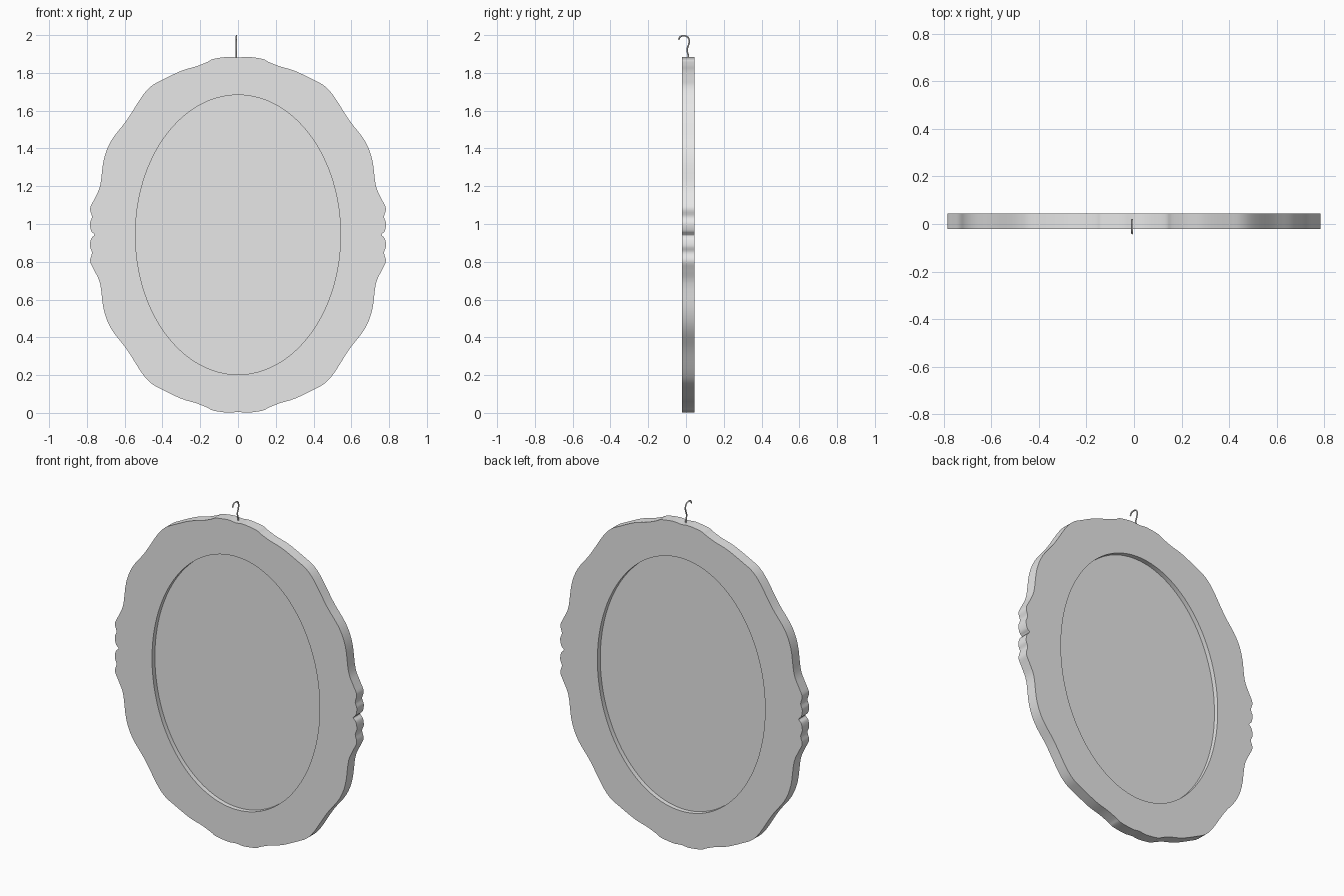
import bpy, bmesh, math
from mathutils import Vector
from mathutils.geometry import interpolate_bezier

if "Cube" in bpy.data.objects:
    bpy.data.objects.remove(bpy.data.objects["Cube"], do_unlink=True)

MID_Z = 0.943
FRONT, BACK = -0.02, 0.044
MID_Y = (FRONT + BACK) / 2
SEGMENTS = 128

grey = bpy.data.materials.new("light grey")
grey.use_nodes = True
grey.diffuse_color = (0.8, 0.8, 0.8, 1)
grey.node_tree.nodes["Principled BSDF"].inputs["Base Color"].default_value = (0.8, 0.8, 0.8, 1)


def smooth_loop(points, steps=4):
    """Closed Catmull-Rom curve through the points."""
    out, n = [], len(points)
    for i in range(n):
        a, b, c, d = (points[(i + k) % n] for k in (-1, 0, 1, 2))
        out += interpolate_bezier(b, b + (c - a) / 6, c - (d - b) / 6, c, steps + 1)[:-1]
    return out


def ellipse(rx, rz):
    turns = [2 * math.pi * i / SEGMENTS for i in range(SEGMENTS)]
    return [Vector((rx * math.cos(t), 0, MID_Z + rz * math.sin(t))) for t in turns]


def extruded(name, loops, y0, y1):
    """Flat shape from an outline and optional hole, extruded along y."""
    bm = bmesh.new()
    edges = []
    for loop in loops:
        verts = [bm.verts.new((p.x, y0, p.z)) for p in loop]
        edges += [bm.edges.new((v, verts[i - 1])) for i, v in enumerate(verts)]
    bmesh.ops.triangle_fill(bm, use_beauty=True, edges=edges)
    made = bmesh.ops.extrude_face_region(bm, geom=bm.faces[:])["geom"]
    moved = [g for g in made if isinstance(g, bmesh.types.BMVert)]
    bmesh.ops.translate(bm, verts=moved, vec=(0, y1 - y0, 0))
    bmesh.ops.recalc_face_normals(bm, faces=bm.faces)
    mesh = bpy.data.meshes.new(name)
    bm.to_mesh(mesh)
    bm.free()
    obj = bpy.data.objects.new(name, mesh)
    bpy.context.collection.objects.link(obj)
    mesh.materials.append(grey)
    bpy.ops.object.select_all(action="DESELECT")
    obj.select_set(True)
    bpy.context.view_layer.objects.active = obj
    bpy.ops.object.shade_smooth_by_angle(angle=math.radians(40))
    return obj


# Scalloped outline: one quarter, mirrored up-down and left-right
quarter = [(0, .938), (.05, .942), (.13, .931), (.16, .916), (.22, .892), (.3, .868),
           (.4, .82), (.46, .786), (.51, .73), (.59, .605), (.67, .5), (.71, .4),
           (.73, .26), (.76, .19), (.783, .14), (.773, .095), (.784, .06),
           (.777, .02), (.76, 0)]
half = quarter + [(x, -z) for x, z in quarter[-2::-1]]
full = half + [(-x, z) for x, z in half[-2:0:-1]]
outline = smooth_loop([Vector((x, 0, MID_Z + z)) for x, z in full])

# Frame ring and the thin panel recessed on both sides
extruded("frame", [outline, ellipse(0.543, 0.74)], FRONT, BACK)
extruded("panel", [ellipse(0.543, 0.74)], MID_Y - 0.005, MID_Y + 0.005)

# Hanging hook of bent wire
path = [(.012, 1.87), (.012, 1.89), (.006, 1.925), (.014, 1.95), (.017, 1.97),
        (.008, 1.99), (-.01, 1.996), (-.03, 1.992), (-.04, 1.975)]
curve = bpy.data.curves.new("hook", "CURVE")
curve.dimensions = "3D"
curve.bevel_depth = 0.004
curve.bevel_resolution = 2
curve.use_fill_caps = True
spline = curve.splines.new("BEZIER")
spline.bezier_points.add(len(path) - 1)
for point, (y, z) in zip(spline.bezier_points, path):
    point.co = (-0.008, y, z)
    point.handle_left_type = point.handle_right_type = "AUTO"
spline.resolution_u = 5
curve.materials.append(grey)
bpy.context.collection.objects.link(bpy.data.objects.new("hook", curve))
